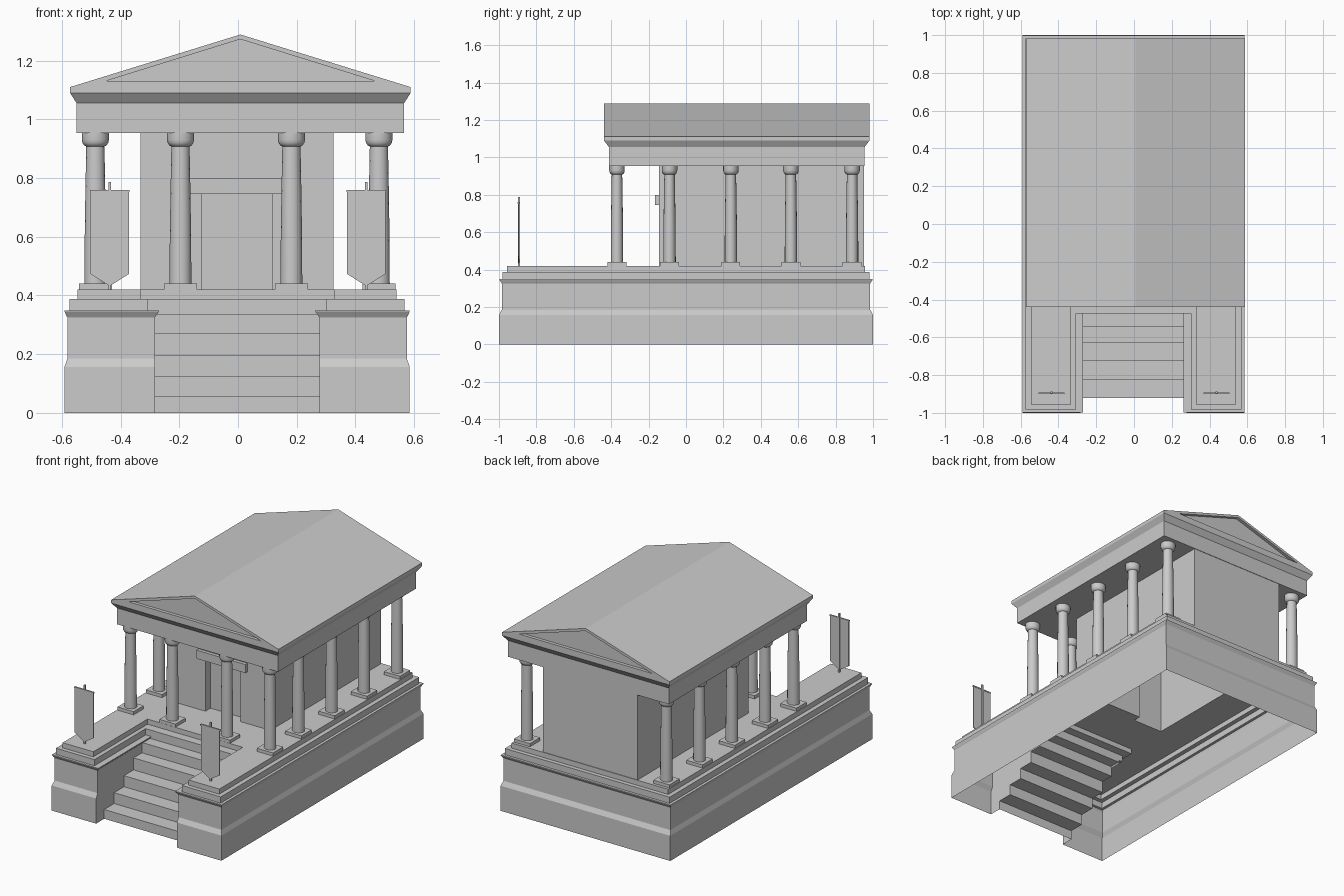
import bpy, bmesh, math
from mathutils import Matrix

if "Cube" in bpy.data.objects:
    bpy.data.objects.remove(bpy.data.objects["Cube"])


def finish(name, bm, smooth=False):
    bmesh.ops.remove_doubles(bm, verts=bm.verts, dist=0.0005)
    bmesh.ops.recalc_face_normals(bm, faces=bm.faces)
    me = bpy.data.meshes.new(name)
    bm.to_mesh(me)
    bm.free()
    ob = bpy.data.objects.new(name, me)
    bpy.context.collection.objects.link(ob)
    if smooth:
        bpy.ops.object.select_all(action='DESELECT')
        ob.select_set(True)
        bpy.context.view_layer.objects.active = ob
        bpy.ops.object.shade_smooth_by_angle(angle=math.radians(35))
    return ob


def face(bm, pts):
    return bm.faces.new([bm.verts.new(p) for p in pts])


def loft(bm, loops, skip=lambda level, edge: False):
    """Bridge equal-length loops of points with quads."""
    n = len(loops[0])
    for l, (a, b) in enumerate(zip(loops, loops[1:])):
        for i in range(n):
            j = (i + 1) % n
            if not skip(l, i):
                face(bm, [a[i], a[j], b[j], b[i]])


def block(bm, x0, x1, y0, y1, z0, z1):
    m = (Matrix.Translation(((x0 + x1) / 2, (y0 + y1) / 2, (z0 + z1) / 2))
         @ Matrix.Diagonal((x1 - x0, y1 - y0, z1 - z0, 1)))
    bmesh.ops.create_cube(bm, size=1, matrix=m)


CX = -0.003      # centre line of the lower parts
RX = 0.008       # centre line of the roof
FLOOR, BEAM = 0.42, 0.953

# Cella plan with a recessed doorway
W, D, CF, CB, DR = 0.329, 0.121, -0.145, 0.952, -0.095
cella_plan = [(-W, CB), (-W, CF), (-D, CF), (-D, DR), (D, DR), (D, CF), (W, CF), (W, CB)]
cella_plan = [(x + CX, y) for x, y in cella_plan]

# Podium: U-shaped levels (z, half width, half length, notch half width, notch end)
levels = [(0, .588, 1.0, .28, -.475), (.157, .588, 1.0, .28, -.475),
          (.185, .578, .985, .28, -.475), (.325, .578, .985, .28, -.475),
          (.330, .581, .988, .277, -.475), (.345, .588, .998, .266, -.475),
          (.349, .588, .998, .266, -.475), (.349, .571, .982, .304, -.475),
          (.388, .571, .982, .304, -.475), (.388, .543, .956, .33, -.42),
          (FLOOR, .543, .956, .33, -.42)]


def u_loop(z, x, y, n, ny):
    pts = [(-x, -y), (-n, -y), (-n, ny), (n, ny), (n, -y), (x, -y), (x, y), (-x, y)]
    return [(px + CX, py, z) for px, py in pts]


bm = bmesh.new()
loops = [u_loop(*l) for l in levels]
loft(bm, loops, lambda l, i: (i in (1, 2, 3) and l < 3) or (i == 2 and l < 6))
# floor with an opening under the cella
edges = []
for lp in (loops[-1], [(x, y, FLOOR) for x, y in cella_plan]):
    vs = [bm.verts.new(p) for p in lp]
    edges += [bm.edges.new((vs[i], vs[(i + 1) % len(vs)])) for i in range(len(vs))]
bmesh.ops.triangle_fill(bm, edges=edges, use_beauty=True, normal=(0, 0, 1))
finish("podium", bm)

# Stairs: open sheet of steps plus cheek walls beside them
step_y = [-.92, -.822, -.724, -.629, -.546, -.475]
step_z = [0, .058, .126, .195, .27, .335]
prof = [(step_y[0], 0)]
for i in range(5):
    prof += [(step_y[i], step_z[i + 1]), (step_y[i + 1], step_z[i + 1])]
prof.append((-.475, .388))
bm = bmesh.new()
for (y0, z0), (y1, z1) in zip(prof, prof[1:]):
    face(bm, [(CX - .28, y0, z0), (CX + .28, y0, z0), (CX + .28, y1, z1), (CX - .28, y1, z1)])
finish("stairs", bm)
bm = bmesh.new()
cheek = [(-1, 0)] + prof[:-2] + [(-.546, .335), (-.985, .335), (-.985, .185), (-1, .157)]
cheek = list(dict.fromkeys(cheek))
for s in (-1, 1):
    face(bm, [(CX + s * .28, y, z) for y, z in cheek])
finish("stair_cheeks", bm)

# Cella walls, hollow, with door head
bm = bmesh.new()
loft(bm, [[(x, y, z) for x, y in cella_plan] for z in (FLOOR, BEAM)])
a, b, dz = CX - D, CX + D, .747
face(bm, [(a, CF, dz), (b, CF, dz), (b, CF, BEAM), (a, CF, BEAM)])
face(bm, [(a, CF, dz), (b, CF, dz), (b, DR, dz), (a, DR, dz)])
finish("cella", bm)
bm = bmesh.new()
block(bm, CX - .17, CX + .17, -.166, CF, .745, .798)
finish("door_lintel", bm)

# Columns: square base, tapered shaft, round capital
shaft = [(.037, .438), (.0365, .58), (.034, .75), (.031, .908), (.038, .911),
         (.044, .920), (.046, .930), (.046, BEAM)]
SIDES = 16


def column(x, y):
    bm = bmesh.new()
    loft(bm, [[(x + r * math.cos(2 * math.pi * k / SIDES),
                y + .9 * r * math.sin(2 * math.pi * k / SIDES), z) for k in range(SIDES)]
              for r, z in shaft])
    block(bm, x - .056, x + .056, y - .05, y + .05, FLOOR, .44)
    finish("column", bm, smooth=True)


for s in (-1, 1):
    for y in (-.369, -.088, .24, .561, .888):
        column(CX + s * .483, y)
    column(CX - .004 + s * .189, -.369)

# Entablature with flared cornice
bm = bmesh.new()
ent = [[(RX - x, f, z), (RX + x, f, z), (RX + x, k, z), (RX - x, k, z)]
       for z, x, f, k in [(BEAM, .558, -.412, .955), (1.055, .558, -.412, .955),
                          (1.09, .58, -.439, .981)]]
loft(bm, ent)
face(bm, ent[0])
finish("entablature", bm)

# Gabled roof with recessed pediments
outer = [(-.58, 1.09), (.58, 1.09), (.58, 1.11), (0, 1.289), (-.58, 1.11)]
inner = [(-.46, 1.13), (.46, 1.13), (0, 1.273)]
bm = bmesh.new()
loft(bm, [[(RX + x, y, z) for x, z in outer] for y in (-.439, .981)])
for y, depth in ((-.439, .02), (.981, -.02)):
    o = [(RX + x, y, z) for x, z in outer]
    t = [(RX + x, y, z) for x, z in inner]
    r = [(x, y + depth, z) for x, y, z in t]
    for f in ([o[0], o[1], t[1], t[0]], [o[1], o[2], t[1]], [o[2], o[3], t[2], t[1]],
              [o[3], o[4], t[0], t[2]], [o[4], o[0], t[0]], r):
        face(bm, f)
    loft(bm, [t, r])
finish("roof", bm)

# Banners on poles
for s in (-1, 1):
    x, y = s * .437, -.896
    bm = bmesh.new()
    cloth = [(-.065, .755), (-.065, .473), (0, .432), (.065, .473), (.065, .755)]
    sheet = [[(x + px, y + d, z) for px, z in cloth] for d in (-.003, .003)]
    loft(bm, sheet)
    for sh in sheet:
        face(bm, sh)
    finish("banner_cloth", bm)
    bm = bmesh.new()
    block(bm, x - .005, x + .005, y - .001, y + .009, FLOOR, .787)
    block(bm, x - .068, x + .068, y - .005, y + .005, .752, .760)
    finish("banner_pole", bm)
